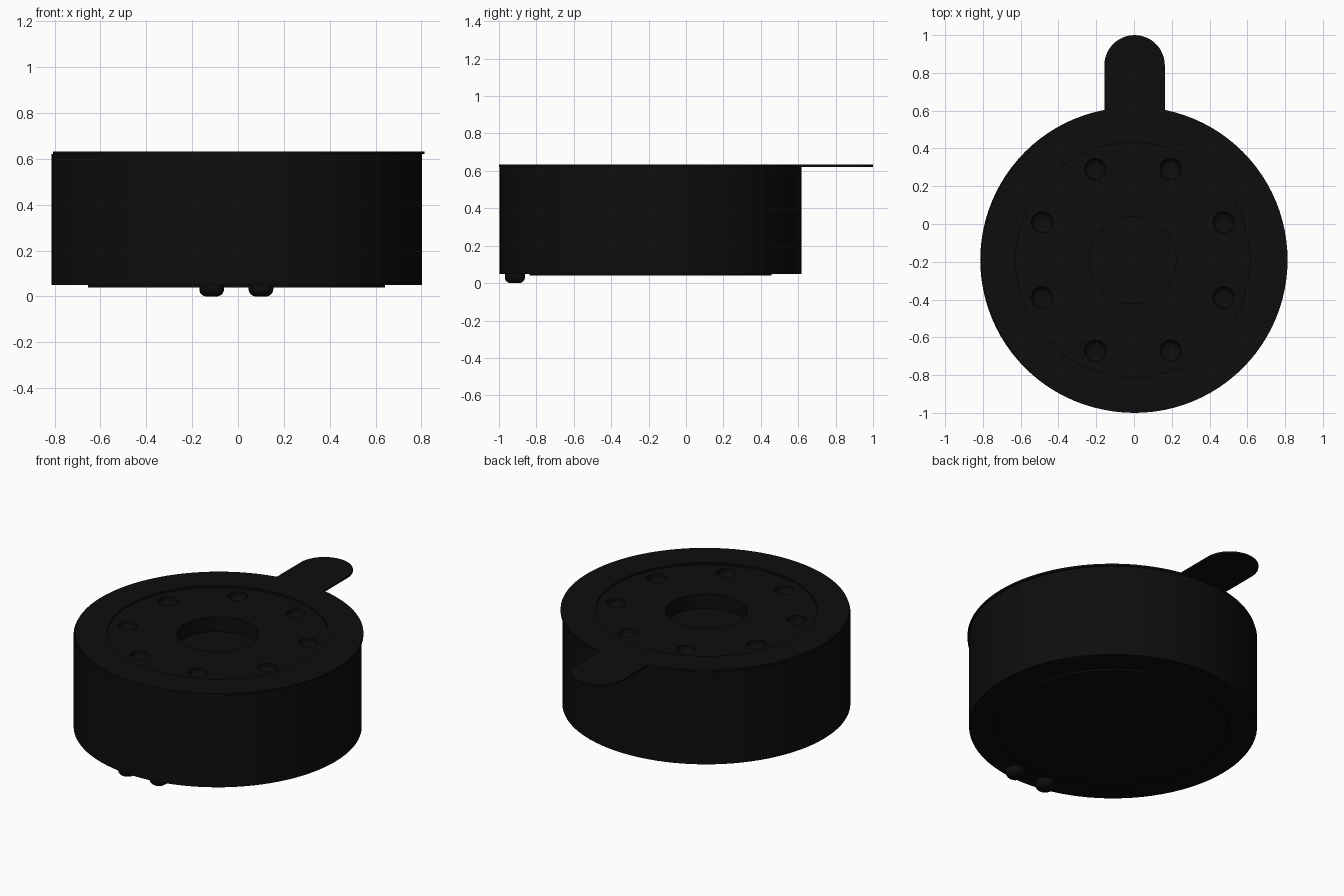
import bpy, bmesh
from math import sin, cos, pi, asin, sqrt, radians

cube = bpy.data.objects.get("Cube")
if cube:
    bpy.data.objects.remove(cube, do_unlink=True)

black = bpy.data.materials.new("matte_black")
black.use_nodes = True
colour = (0.004, 0.004, 0.004, 1)
black.diffuse_color = colour
black.node_tree.nodes["Principled BSDF"].inputs["Base Color"].default_value = colour

BODY_X, CENTRE_Y = -0.006, -0.19
BODY_R, LID_R = 0.808, 0.81
DECK, TOP = 0.621, 0.633


def finish(name, bm, location=(0, 0, 0)):
    bmesh.ops.recalc_face_normals(bm, faces=bm.faces)
    mesh = bpy.data.meshes.new(name)
    bm.to_mesh(mesh)
    bm.free()
    obj = bpy.data.objects.new(name, mesh)
    obj.location = location
    bpy.context.collection.objects.link(obj)
    mesh.materials.append(black)
    return obj


def lathe(name, profile, location, steps=96):
    """Closed solid turned from an (r, z) profile that starts and ends on the axis."""
    bm = bmesh.new()
    verts = [bm.verts.new((r, 0, z)) for r, z in profile]
    edges = [bm.edges.new(pair) for pair in zip(verts, verts[1:])]
    bmesh.ops.spin(bm, geom=verts + edges, cent=(0, 0, 0), axis=(0, 0, 1),
                   angle=2 * pi, steps=steps, use_duplicate=False)
    bmesh.ops.remove_doubles(bm, verts=bm.verts, dist=0.0001)
    return finish(name, bm, location)


def rounded_stud(radius, bottom, top, fillet):
    """Profile of a short post with a rounded lower edge."""
    arc = [(radius - fillet + fillet * sin(a * pi / 12),
            bottom + fillet - fillet * cos(a * pi / 12)) for a in range(7)]
    return [(0, bottom)] + arc + [(radius, top), (0, top)]


def cut(target, cutter):
    cutter.hide_render = True
    mod = target.modifiers.new("cut", "BOOLEAN")
    mod.operation, mod.solver, mod.object = "DIFFERENCE", "EXACT", cutter
    bpy.context.view_layer.objects.active = target
    bpy.ops.object.modifier_apply(modifier=mod.name)
    bpy.data.objects.remove(cutter, do_unlink=True)


# Drum body with a round well in the deck
body = lathe("body", [(0, 0.05), (BODY_R, 0.05), (BODY_R, DECK), (0.23, DECK),
                      (0.23, 0.53), (0, 0.53)], (BODY_X, CENTRE_Y, 0))

# Eight dimples around the well
for i in range(8):
    a = radians(22.5 + 45 * i)
    place = (BODY_X + 0.52 * cos(a), CENTRE_Y + 0.52 * sin(a), 0)
    cut(body, lathe("dimple_cutter",
                    rounded_stud(0.056, DECK - 0.045, DECK + 0.05, 0.03), place, 24))

# Thin lid ring with a rounded pull tab at the back
TAB_R, TAB_Y = 0.16, 0.84 - CENTRE_Y
start = pi / 2 + asin(TAB_R / LID_R)
sweep = 2 * pi - 2 * asin(TAB_R / LID_R)
outline = [(LID_R * cos(start + sweep * i / 90), LID_R * sin(start + sweep * i / 90))
           for i in range(91)]
outline += [(TAB_R * cos(pi * i / 24), TAB_Y + TAB_R * sin(pi * i / 24)) for i in range(25)]
bm = bmesh.new()
face = bm.faces.new([bm.verts.new((x, y, DECK)) for x, y in outline])
extruded = bmesh.ops.extrude_face_region(bm, geom=[face])
bmesh.ops.translate(bm, vec=(0, 0, TOP - DECK),
                    verts=[v for v in extruded["geom"] if isinstance(v, bmesh.types.BMVert)])
lid = finish("lid_with_tab", bm, (0.003, CENTRE_Y, 0))
cut(lid, lathe("lid_cutter", [(0, 0.5), (0.62, 0.5), (0.62, 0.7), (0, 0.7)],
               (BODY_X, CENTRE_Y, 0)))

# Base plate under the drum
base = lathe("base_plate", [(0, 0.04), (0.648, 0.04), (0.648, 0.055), (0, 0.055)],
             (BODY_X, CENTRE_Y, 0))

# Two small feet at the front edge
feet = [lathe(name, rounded_stud(0.054, 0, 0.06, 0.032), (x, -0.915, 0), 32)
        for name, x in (("right_foot", -0.115), ("left_foot", 0.1))]

# Smooth the curved walls, keep crisp rims
bpy.ops.object.select_all(action="DESELECT")
for obj in [body, lid, base] + feet:
    obj.select_set(True)
bpy.context.view_layer.objects.active = body
bpy.ops.object.shade_smooth_by_angle(angle=radians(30))
